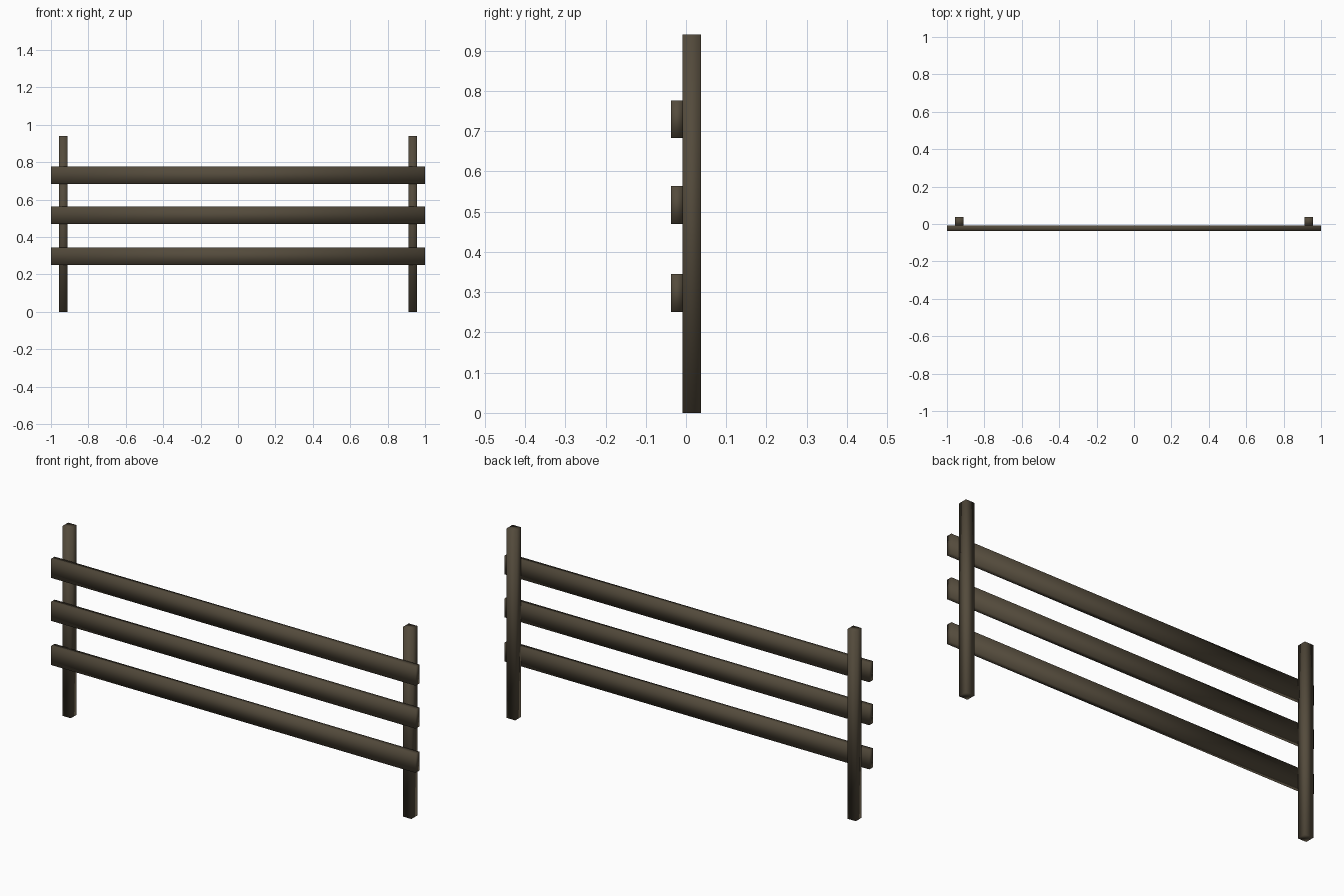
import bpy, bmesh
from mathutils import Vector

if "Cube" in bpy.data.objects:
    bpy.data.objects.remove(bpy.data.objects["Cube"])

wood = bpy.data.materials.new("dark weathered wood")
wood.diffuse_color = (0.088, 0.070, 0.045, 1)
wood.use_nodes = True
wood.node_tree.nodes["Principled BSDF"].inputs["Base Color"].default_value = wood.diffuse_color


def beam(name, lo, hi):
    """Softly shaded square timber between two opposite corners."""
    lo, hi = Vector(lo), Vector(hi)
    centre, size = (lo + hi) / 2, hi - lo
    bm = bmesh.new()
    bmesh.ops.create_cube(bm, size=1)
    bmesh.ops.scale(bm, vec=size, verts=bm.verts)
    for f in bm.faces:
        f.smooth = True
    mesh = bpy.data.meshes.new(name)
    bm.to_mesh(mesh)
    bm.free()
    mesh.materials.append(wood)
    obj = bpy.data.objects.new(name, mesh)
    obj.location = centre
    bpy.context.collection.objects.link(obj)
    return obj


# Upright posts, one near each end
for side, x in (("left", -0.934), ("right", 0.934)):
    beam(side + "_post", (x - 0.0235, -0.009, 0), (x + 0.0235, 0.037, 0.94))

# Horizontal rails fixed to the front of the posts
for name, z in (("lower", 0.298), ("middle", 0.517), ("upper", 0.730)):
    beam(name + "_rail", (-1, -0.037, z - 0.047), (1, -0.008, z + 0.047))
